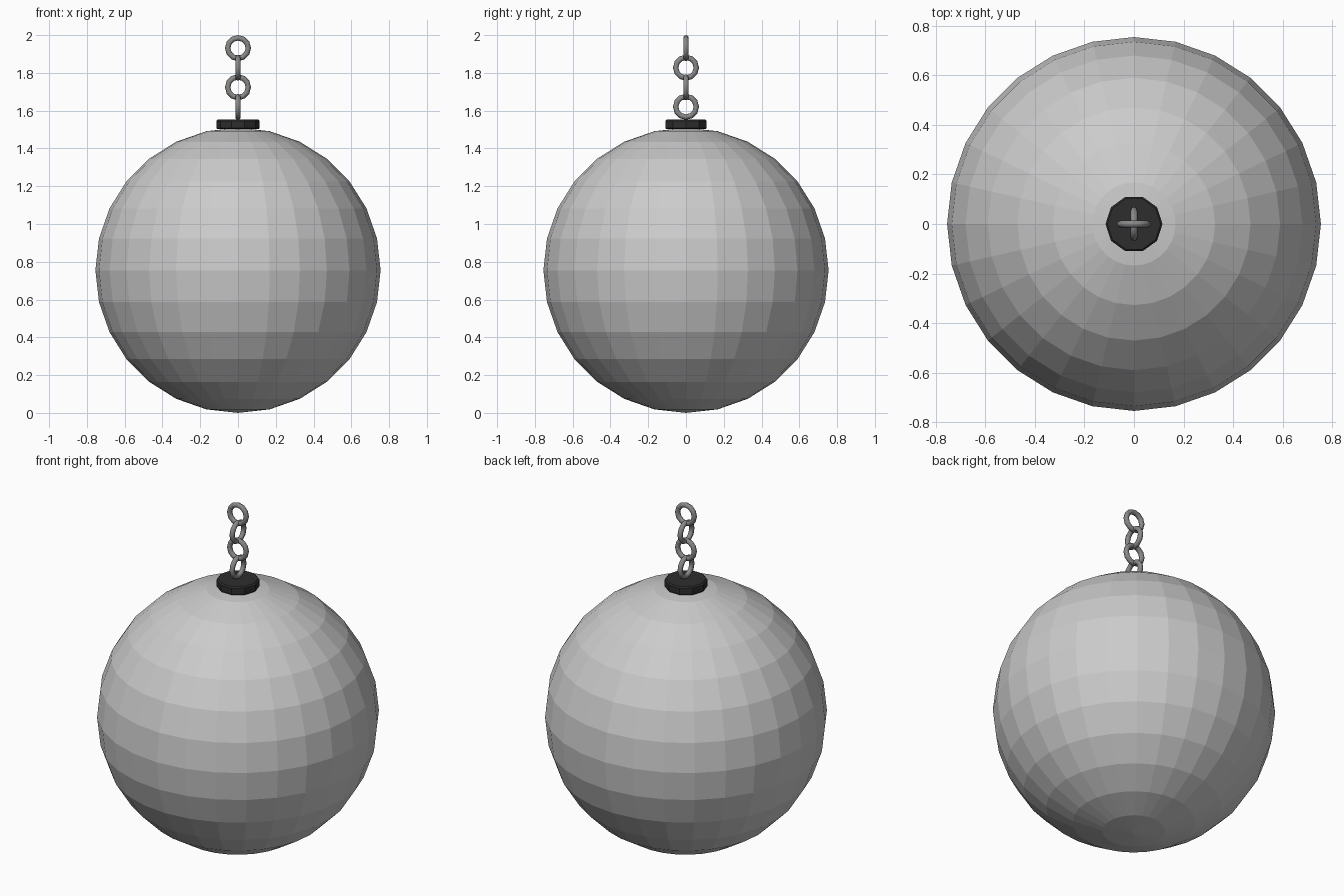
import bpy
from math import pi

default = bpy.data.objects.get("Cube")
if default:
    bpy.data.objects.remove(default, do_unlink=True)


def material(name, value):
    mat = bpy.data.materials.new(name)
    mat.use_nodes = True
    colour = (value, value, value, 1)
    mat.diffuse_color = colour
    mat.node_tree.nodes["Principled BSDF"].inputs["Base Color"].default_value = colour
    return mat


def finish(name, mat):
    obj = bpy.context.object
    obj.name = name
    obj.data.materials.append(mat)
    return obj


light_grey = material("light grey", 0.6)
steel_grey = material("steel grey", 0.25)
black = material("black", 0.027)

# Faceted ball
radius = 0.755
bpy.ops.mesh.primitive_uv_sphere_add(segments=28, ring_count=14, radius=radius,
                                     location=(0, 0, radius))
finish("ball", light_grey)

# Ten-sided cap with softened rims
bpy.ops.mesh.primitive_cylinder_add(vertices=10, radius=0.115, depth=0.05,
                                    location=(0, 0, 1.527), rotation=(0, 0, pi / 10))
cap = finish("cap", black)
bevel = cap.modifiers.new("rim bevel", 'BEVEL')
bevel.width = 0.007
bevel.segments = 1
bevel.limit_method = 'ANGLE'
bevel.angle_limit = pi / 3

# Chain of interlocked links, each turned a quarter from the last
link_major, link_minor, spacing = 0.0545, 0.0145, 0.1035
top_link = 2 - link_major - link_minor
for i in range(4):
    bpy.ops.mesh.primitive_torus_add(
        major_segments=12, minor_segments=8,
        major_radius=link_major, minor_radius=link_minor,
        location=(0, 0, top_link - i * spacing),
        rotation=(pi / 2, 0, pi / 2 * (i % 2)))
    finish(f"chain_link_{i + 1}", steel_grey)
    bpy.ops.object.shade_smooth_by_angle(angle=pi / 3)
